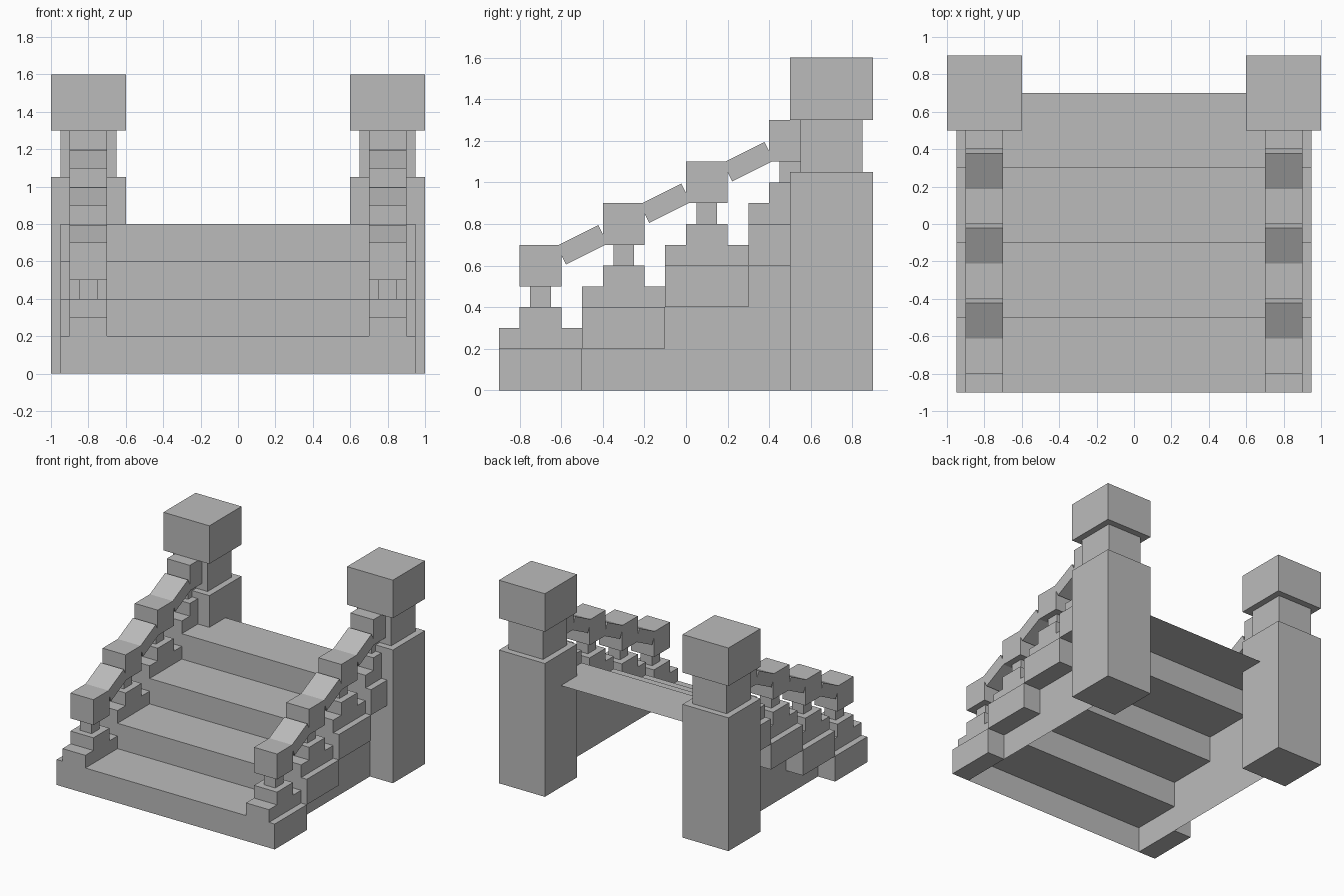
import bpy
import bmesh
import math
from mathutils import Matrix, Vector

if "Cube" in bpy.data.objects:
    bpy.data.objects.remove(bpy.data.objects["Cube"], do_unlink=True)

STEPS = 4
RUN, RISE = 0.4, 0.2
FRONT = -0.9
HALF_WIDTH = 0.95
WALL_X = 0.8

stone = bpy.data.materials.new("grey_stone")
stone.use_nodes = True
stone.diffuse_color = (0.5, 0.5, 0.5, 1)
stone.node_tree.nodes["Principled BSDF"].inputs["Base Color"].default_value = (0.5, 0.5, 0.5, 1)


def finish(name, bm):
    mesh = bpy.data.meshes.new(name)
    bm.to_mesh(mesh)
    bm.free()
    mesh.materials.append(stone)
    obj = bpy.data.objects.new(name, mesh)
    bpy.context.collection.objects.link(obj)
    return obj


def add_box(bm, center, size, tilt=0.0):
    matrix = (Matrix.Translation(center) @ Matrix.Rotation(tilt, 4, "X")
              @ Matrix.Diagonal((*size, 1)))
    bmesh.ops.create_cube(bm, size=1, matrix=matrix)


def box(name, center, size, tilt=0.0):
    bm = bmesh.new()
    add_box(bm, center, size, tilt)
    return finish(name, bm)


# Steps: open underneath between the side walls, closed at the overhanging ends
for i in range(STEPS):
    y, z = FRONT + RUN * (i + 0.5), RISE * (i + 0.5)
    bm = bmesh.new()
    add_box(bm, (0, y, z), (2 * HALF_WIDTH, RUN, RISE))
    for x in (-WALL_X, WALL_X):
        bmesh.ops.bisect_plane(bm, geom=bm.verts[:] + bm.edges[:] + bm.faces[:],
                               plane_co=(x, 0, 0), plane_no=(1, 0, 0))
    bm.normal_update()
    hollow = [f for f in bm.faces if abs(f.calc_center_median().x) < WALL_X
              and (f.normal.z < -0.5 or f.normal.y > 0.5)]
    bmesh.ops.delete(bm, geom=hollow, context="FACES")
    finish(f"step_{i + 1}", bm)

# Thin walls carrying the steps
for side, label in ((1, "left"), (-1, "right")):
    bm = bmesh.new()
    for i in range(STEPS):
        y0, y1, top = FRONT + RUN * i, FRONT + RUN * (i + 1), RISE * (i + 1)
        corners = [(y0, 0), (y1, 0), (y1, top), (y0, top)]
        bm.faces.new([bm.verts.new((side * WALL_X, y, z)) for y, z in corners[::side]])
    finish(f"{label}_support_wall", bm)

# Balustrade: stepped base, small post and cap on every step, sloping rails between
SLOPE = math.atan2(RISE, RUN)
for side, label in ((1, "left"), (-1, "right")):
    x = side * 0.8
    for i in range(STEPS):
        y = FRONT + RUN * (i + 0.5)
        z = RISE * (i + 1)
        tag = f"{label}_{{}}_{i + 1}"
        box(tag.format("railing_base"), (x, y, z + 0.05), (0.2, RUN, 0.1))
        box(tag.format("railing_plinth"), (x, y, z + 0.15), (0.2, 0.2, 0.1))
        box(tag.format("railing_post"), (x, y, z + 0.25), (0.1, 0.1, 0.1))
        box(tag.format("railing_cap"), (x, y, z + 0.4), (0.2, 0.2, 0.2))
        if i < STEPS - 1:
            box(tag.format("sloping_rail"), (x, y + RUN / 2, z + 0.5),
                (0.2, math.hypot(0.2, 0.1), 0.1), SLOPE)

    # Rear pillar
    for part, width, low, high in (("shaft", 0.4, 0, 1.05),
                                   ("neck", 0.3, 1.05, 1.3),
                                   ("head", 0.4, 1.3, 1.6)):
        box(f"{label}_pillar_{part}", Vector((x, 0.7, (low + high) / 2)),
            (width, width, high - low))
